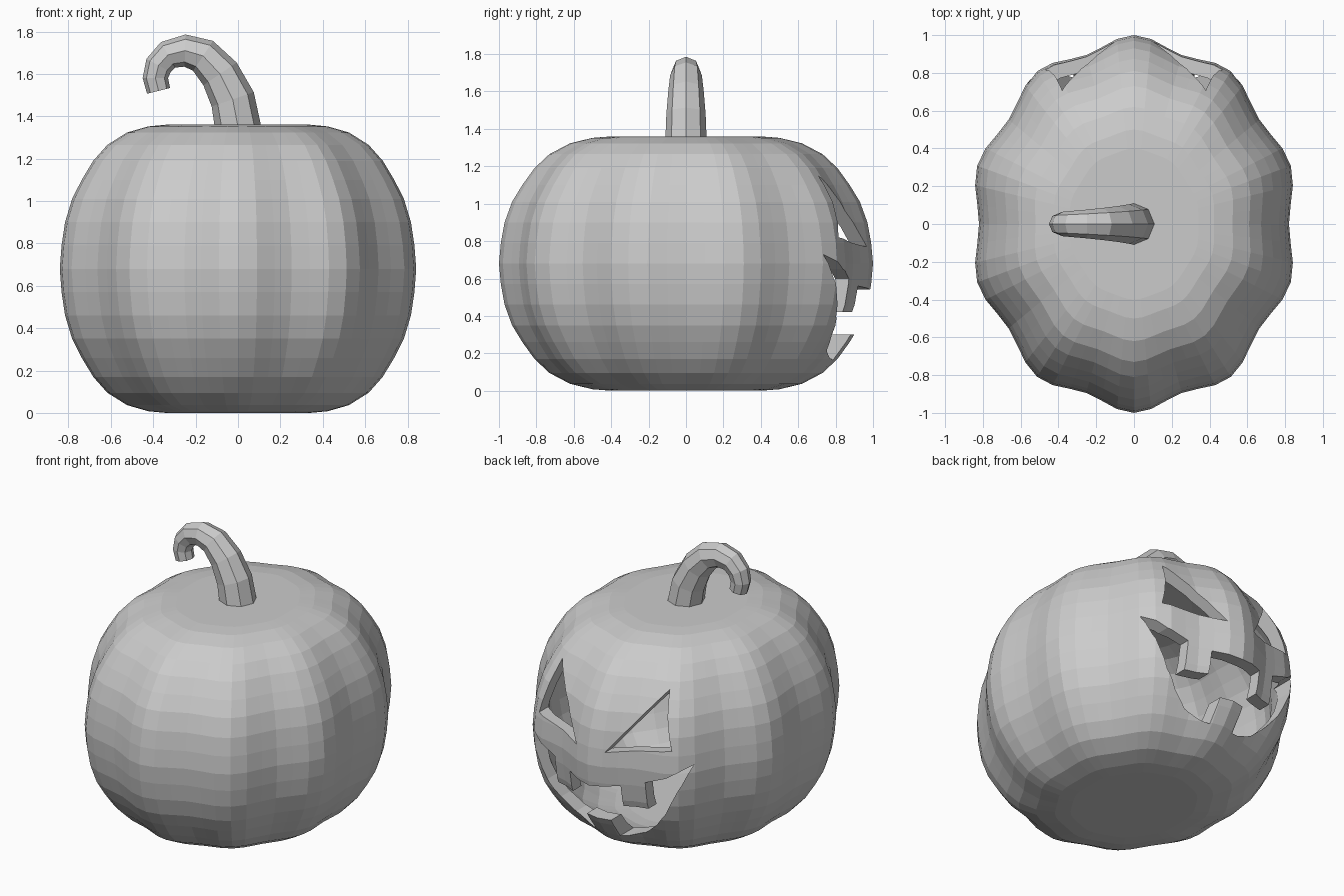
import bpy, bmesh
from math import sin, cos, pi
from mathutils import Vector

cube = bpy.data.objects.get("Cube")
if cube:
    bpy.data.objects.remove(cube, do_unlink=True)

grey = bpy.data.materials.new("light_grey")
grey.use_nodes = True
grey.diffuse_color = (0.6, 0.6, 0.6, 1)
grey.node_tree.nodes["Principled BSDF"].inputs["Base Color"].default_value = (0.6, 0.6, 0.6, 1)

MID = 0.68       # height of the widest ring
WALL = 0.08      # shell thickness
SEGMENTS = 60
LOBES = 10


def make_object(name, bm):
    mesh = bpy.data.meshes.new(name)
    bm.to_mesh(mesh)
    bm.free()
    mesh.materials.append(grey)
    obj = bpy.data.objects.new(name, mesh)
    bpy.context.collection.objects.link(obj)
    return obj


def loft(bm, rings):
    """Skin closed rings of points and cap both ends."""
    loops = [[bm.verts.new(p) for p in ring] for ring in rings]
    faces = []
    for a, b in zip(loops, loops[1:]):
        n = len(a)
        faces += [bm.faces.new((a[i], a[(i + 1) % n], b[(i + 1) % n], b[i])) for i in range(n)]
    faces += [bm.faces.new(loops[0][::-1]), bm.faces.new(loops[-1])]
    bmesh.ops.recalc_face_normals(bm, faces=faces)
    return faces


# Half profile of the body: radius and height above the widest ring
half = [(1, 0), (.99, .11), (.97, .22), (.93, .33), (.875, .42), (.81, .51),
        (.73, .585), (.62, .643), (.5, .672), (.4, .68)]
profile = [(r, -h) for r, h in half[:0:-1]] + half


def body_rings(inset):
    rings = []
    for r, h in profile:
        r -= inset * r
        h *= 1 - inset / MID
        ring = []
        for i in range(SEGMENTS):
            a = 2 * pi * i / SEGMENTS
            dent = 0.06 * (0.5 + 0.5 * cos(LOBES * a)) * r
            rr = r * (1 - dent)
            ring.append((0.873 * rr * cos(a), rr * sin(a), MID + h))
        rings.append(ring)
    return rings


# Hollow body: outer skin plus reversed inner skin
bm = bmesh.new()
loft(bm, body_rings(0))
inner = loft(bm, body_rings(WALL))
bmesh.ops.reverse_faces(bm, faces=inner)
body = make_object("pumpkin_body", bm)


def carve(name, outline):
    """Cut an x-z outline through the back wall of the body."""
    bm = bmesh.new()
    loft(bm, [[(x, y, z) for x, z in outline] for y in (0.45, 1.2)])
    cutter = make_object(name, bm)
    cutter.hide_render = True
    mod = body.modifiers.new(name, 'BOOLEAN')
    mod.operation = 'DIFFERENCE'
    mod.solver = 'EXACT'
    mod.object = cutter
    bpy.context.view_layer.objects.active = body
    bpy.ops.object.modifier_apply(modifier=name)
    bpy.data.objects.remove(cutter, do_unlink=True)


# Triangular eyes
for side, s in (("left", 1), ("right", -1)):
    carve(side + "_eye_cutter", [(s * .38, 1.15), (s * .47, .82), (s * .1, .77)])

# Grinning mouth with two upper teeth and one lower tooth
upper = [(.18, .56), (.18, .42), (.32, .42), (.32, .6), (.45, .65), (.57, .73)]
lower = [(.52, .6), (.47, .5), (.42, .4), (.34, .3), (.25, .22), (.14, .175),
         (.085, .165), (.085, .3)]
right_half = [(0, .54)] + upper + lower
carve("mouth_cutter", right_half + [(-x, z) for x, z in right_half[:0:-1]])

# Curled, tapering octagonal stem
path = [(0, 1.35, .11), (-.025, 1.48, .105), (-.085, 1.6, .095), (-.165, 1.685, .085),
        (-.25, 1.71, .076), (-.33, 1.69, .069), (-.375, 1.64, .065), (-.39, 1.58, .06),
        (-.375, 1.52, .056)]
rings = []
for i, (x, z, r) in enumerate(path):
    a, b = path[max(i - 1, 0)], path[min(i + 1, len(path) - 1)]
    along = Vector((b[0] - a[0], 0, b[1] - a[1])).normalized()
    if i == 0:
        along = Vector((0, 0, 1))
    across = Vector((0, 1, 0)).cross(along)
    rings.append([Vector((x, 0, z)) + across * r * cos(k * pi / 4) + Vector((0, r * sin(k * pi / 4), 0))
                  for k in range(8)])
bm = bmesh.new()
loft(bm, rings)
make_object("stem", bm)
